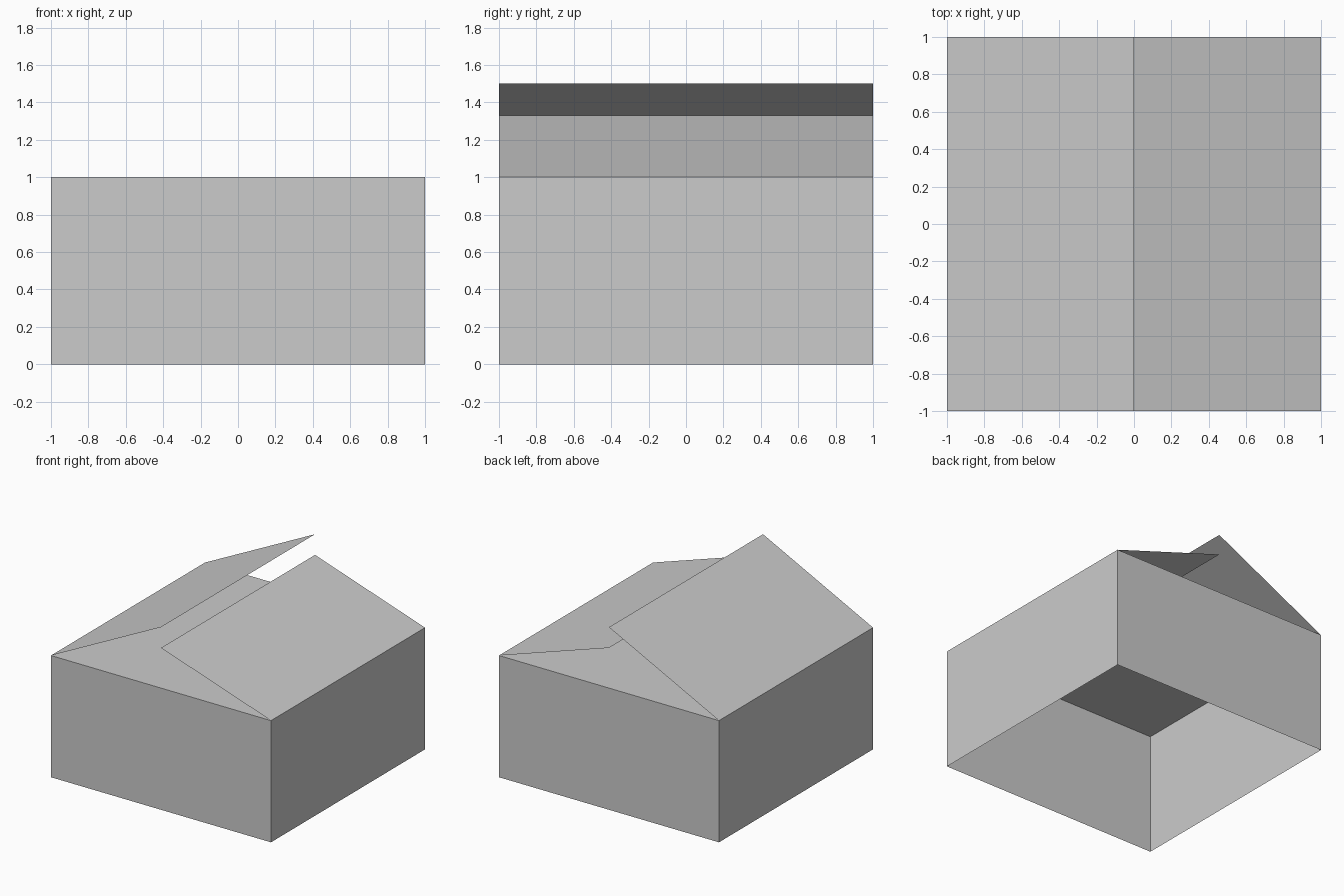
import bpy
import bmesh

cube = bpy.data.objects.get("Cube")
if cube:
    bpy.data.objects.remove(cube, do_unlink=True)

# Single plain material
grey = bpy.data.materials.new("plain grey")
grey.use_nodes = True
colour = (0.6, 0.6, 0.6, 1.0)
grey.diffuse_color = colour
grey.node_tree.nodes["Principled BSDF"].inputs["Base Color"].default_value = colour


def add_object(name, bm):
    mesh = bpy.data.meshes.new(name)
    bm.to_mesh(mesh)
    bm.free()
    mesh.materials.append(grey)
    obj = bpy.data.objects.new(name, mesh)
    bpy.context.collection.objects.link(obj)
    return obj


# Box body: four walls and a flat top, open underneath
bm = bmesh.new()
bmesh.ops.create_cube(bm, size=2)
for v in bm.verts:
    v.co.z = (v.co.z + 1) / 2
bm.normal_update()
floor = [f for f in bm.faces if f.normal.z < -0.5]
bmesh.ops.delete(bm, geom=floor, context="FACES_ONLY")
add_object("box_body", bm)


# Thin lid flaps hinged on the side edges, meeting above the middle
def add_flap(name, side, tip_height):
    bm = bmesh.new()
    outline = [(side, -1, 1), (side, 1, 1), (0, 1, tip_height), (0, -1, tip_height)]
    face = bm.faces.new([bm.verts.new(p) for p in outline])
    face.normal_update()
    if face.normal.z < 0:
        face.normal_flip()
    add_object(name, bm)


add_flap("left_flap", 1, 1.33)
add_flap("right_flap", -1, 1.5)
